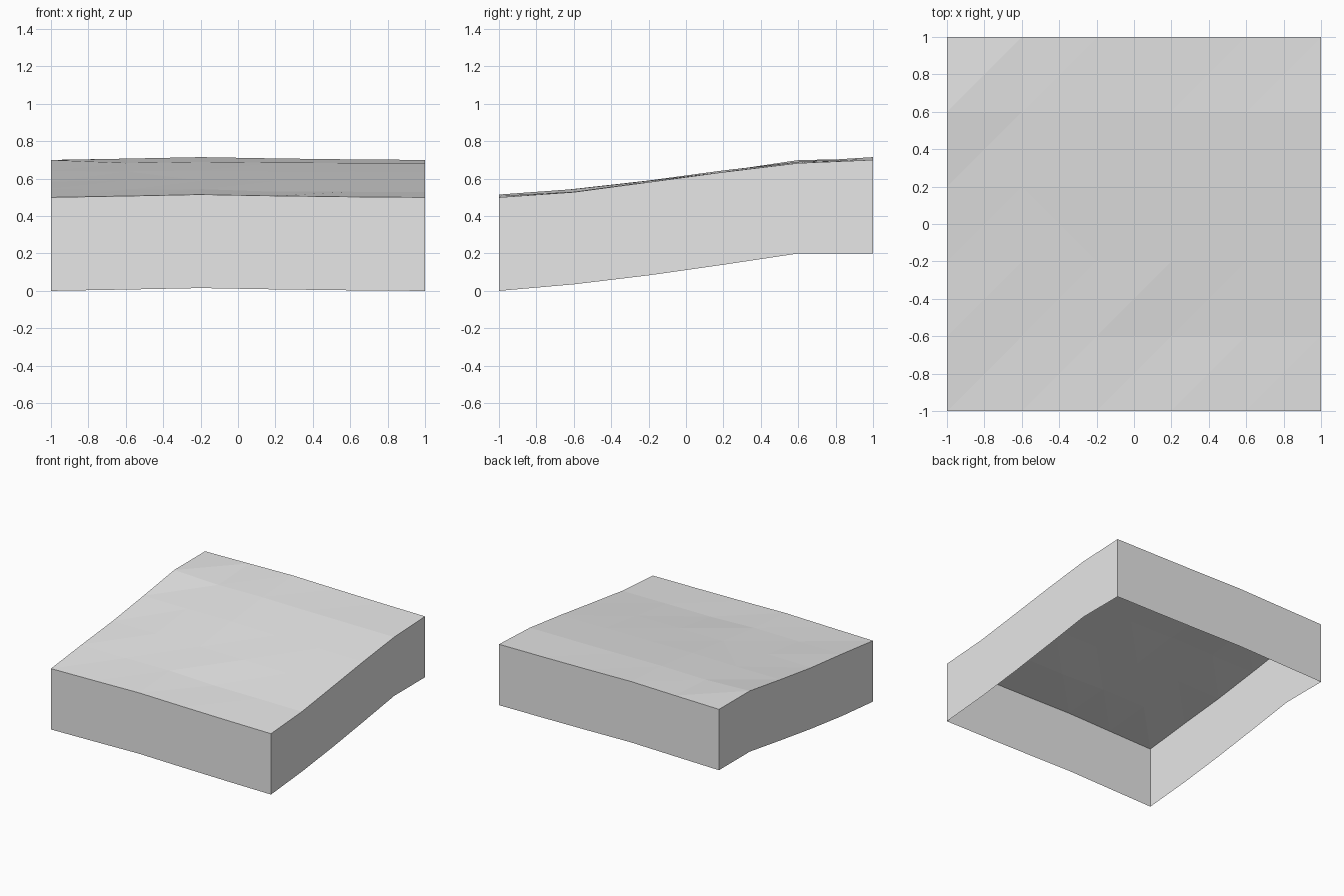
import bpy
import bmesh

cube = bpy.data.objects.get("Cube")
if cube:
    bpy.data.objects.remove(cube, do_unlink=True)

N = 5
DEPTH = 0.5

# Rise from front to back, swell from side to side
rise = [0, 0.035, 0.083, 0.14, 0.2, 0.2]
swell = [0, 0.007, 0.015, 0.008, 0.003, 0]

# Surface heights of the rows between the front and back edges
inner_rows = [
    [0.545, 0.541, 0.544, 0.530, 0.530, 0.528],
    [0.585, 0.590, 0.590, 0.588, 0.584, 0.581],
    [0.640, 0.639, 0.644, 0.639, 0.637, 0.635],
    [0.699, 0.684, 0.690, 0.686, 0.684, 0.683],
]
edge_row = [DEPTH + s for s in swell]
heights = [edge_row] + inner_rows + [[h + rise[N] for h in edge_row]]

# Cells (column, row) whose diagonal runs the other way
flipped = {(1, 2), (1, 3)}

stone = bpy.data.materials.new("light_grey")
stone.use_nodes = True
grey = (0.8, 0.8, 0.8, 1)
stone.diffuse_color = grey
stone.node_tree.nodes["Principled BSDF"].inputs["Base Color"].default_value = grey


def spot(i):
    return 2 * i / N - 1


def add_object(name, bm):
    mesh = bpy.data.meshes.new(name)
    bm.to_mesh(mesh)
    bm.free()
    mesh.materials.append(stone)
    obj = bpy.data.objects.new(name, mesh)
    bpy.context.collection.objects.link(obj)
    return obj


# Faceted ground surface
bm = bmesh.new()
grid = [[bm.verts.new((spot(i), spot(j), heights[j][i])) for i in range(N + 1)]
        for j in range(N + 1)]
for j in range(N):
    for i in range(N):
        a, b = grid[j][i], grid[j][i + 1]
        c, d = grid[j + 1][i + 1], grid[j + 1][i]
        if (i, j) in flipped:
            tris = ((a, b, d), (b, c, d))
        else:
            tris = ((a, b, c), (a, c, d))
        for tri in tris:
            bm.faces.new(tri)
add_object("ground_surface", bm)

# Side skirt, open underneath, going round counter-clockwise
loop = [(i, 0) for i in range(N)] + [(N, j) for j in range(N)]
loop += [(N - i, N - j) for i, j in loop]
bm = bmesh.new()
upper = [bm.verts.new((spot(i), spot(j), heights[j][i])) for i, j in loop]
lower = [bm.verts.new((spot(i), spot(j), rise[j] + swell[i])) for i, j in loop]
for k in range(len(loop)):
    n = (k + 1) % len(loop)
    bm.faces.new((lower[k], lower[n], upper[n], upper[k]))
add_object("side_skirt", bm)
